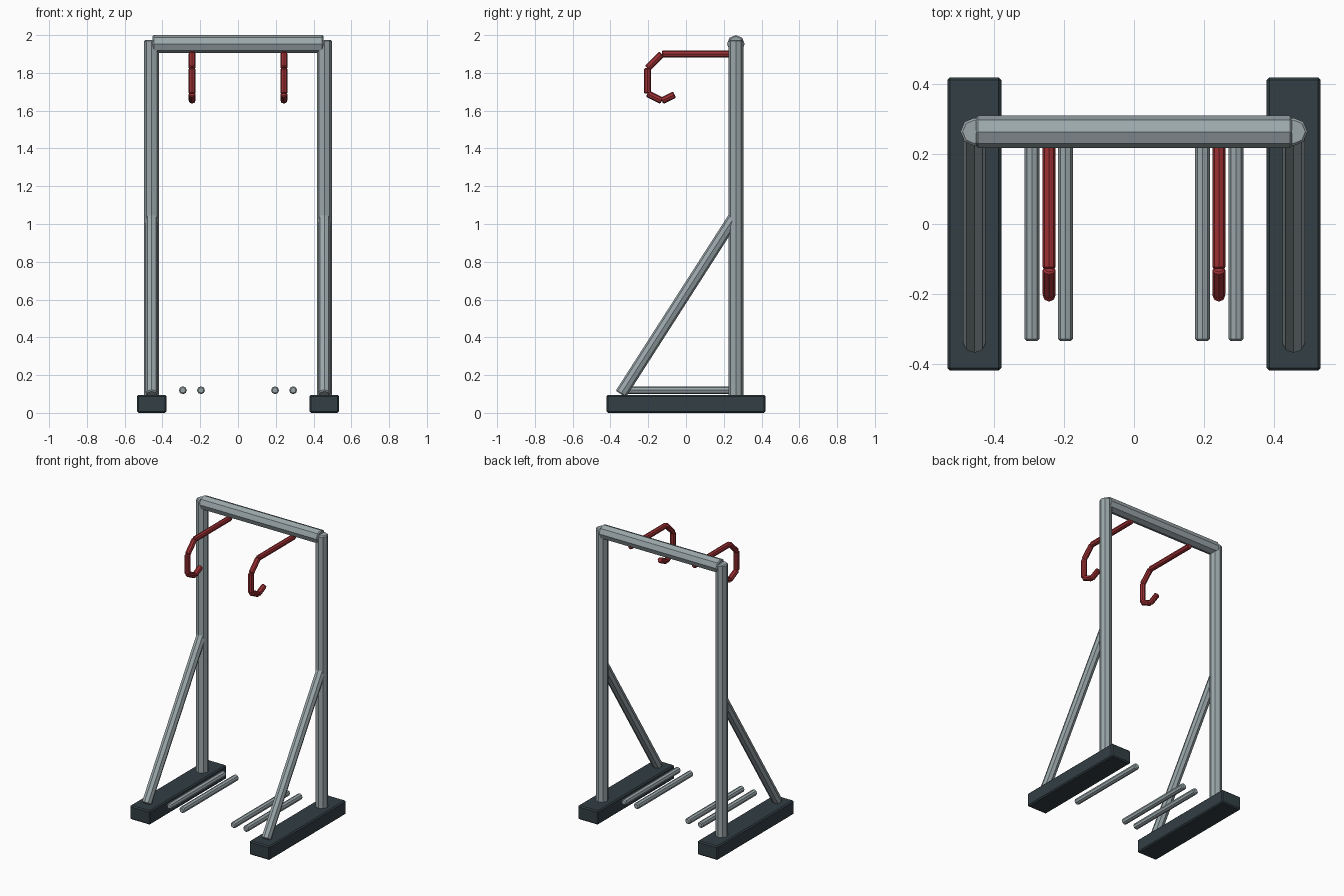
import bpy
import bmesh
from mathutils import Vector

cube = bpy.data.objects.get("Cube")
if cube:
    bpy.data.objects.remove(cube, do_unlink=True)


def make_material(name, rgb):
    mat = bpy.data.materials.new(name)
    mat.use_nodes = True
    mat.diffuse_color = (*rgb, 1)
    mat.node_tree.nodes["Principled BSDF"].inputs["Base Color"].default_value = (*rgb, 1)
    return mat


steel = make_material("steel grey", (0.33, 0.39, 0.41))
red = make_material("hook red", (0.34, 0.03, 0.034))
dark = make_material("dark slate", (0.032, 0.049, 0.058))


def finish(name, bm, mat, bevel):
    mesh = bpy.data.meshes.new(name)
    bm.to_mesh(mesh)
    bm.free()
    mesh.materials.append(mat)
    obj = bpy.data.objects.new(name, mesh)
    bpy.context.collection.objects.link(obj)
    # Only right-angled edges are chamfered, so tube facets stay crisp
    mod = obj.modifiers.new("edge chamfer", "BEVEL")
    mod.width = bevel
    mod.segments = 1
    mod.limit_method = "ANGLE"
    mod.angle_limit = 1.0
    return obj


def tube(name, start, end, radius, mat, bevel=0.006):
    """Eight-sided tube between two points."""
    start, end = Vector(start), Vector(end)
    axis = end - start
    bm = bmesh.new()
    bmesh.ops.create_cone(bm, cap_ends=True, segments=8, radius1=radius,
                          radius2=radius, depth=axis.length)
    obj = finish(name, bm, mat, bevel)
    obj.location = (start + end) / 2
    obj.rotation_euler = axis.to_track_quat("Z", "Y").to_euler()
    return obj


def box(name, center, size, mat, bevel=0.008):
    bm = bmesh.new()
    bmesh.ops.create_cube(bm, size=1)
    bmesh.ops.scale(bm, vec=size, verts=bm.verts)
    obj = finish(name, bm, mat, bevel)
    obj.location = center
    return obj


POST_X, POST_Y = 0.457, 0.264
HOOK_X = 0.243
# Hook profile as (y, z) points, from the beam to the curled tip
HOOK = [(POST_Y, 1.9), (-0.128, 1.9), (-0.204, 1.825),
        (-0.204, 1.69), (-0.128, 1.652), (-0.06, 1.685)]

# Top beam joining the posts
tube("top_beam", (-0.452, POST_Y, 1.953), (0.452, POST_Y, 1.953), 0.047, steel)

for side, s in (("left", 1), ("right", -1)):
    x = s * POST_X
    # Foot, upright post and diagonal brace
    box(f"{side}_foot", (x, 0, 0.048), (0.155, 0.84, 0.096), dark)
    tube(f"{side}_post", (x, POST_Y, 0.08), (x, POST_Y, 1.975), 0.04, steel)
    tube(f"{side}_brace", (x, -0.345, 0.1), (x, POST_Y, 1.05), 0.032, steel)

    # Pair of low floor bars
    for place, bar_x in (("inner", 0.196), ("outer", 0.292)):
        tube(f"{side}_{place}_floor_bar", (s * bar_x, -0.335, 0.12),
             (s * bar_x, POST_Y, 0.12), 0.021, steel)

    # Hook built from straight tube sections
    for i, (a, b) in enumerate(zip(HOOK, HOOK[1:])):
        tube(f"{side}_hook_section_{i + 1}", (s * HOOK_X, *a),
             (s * HOOK_X, *b), 0.0185, red, 0.005)
